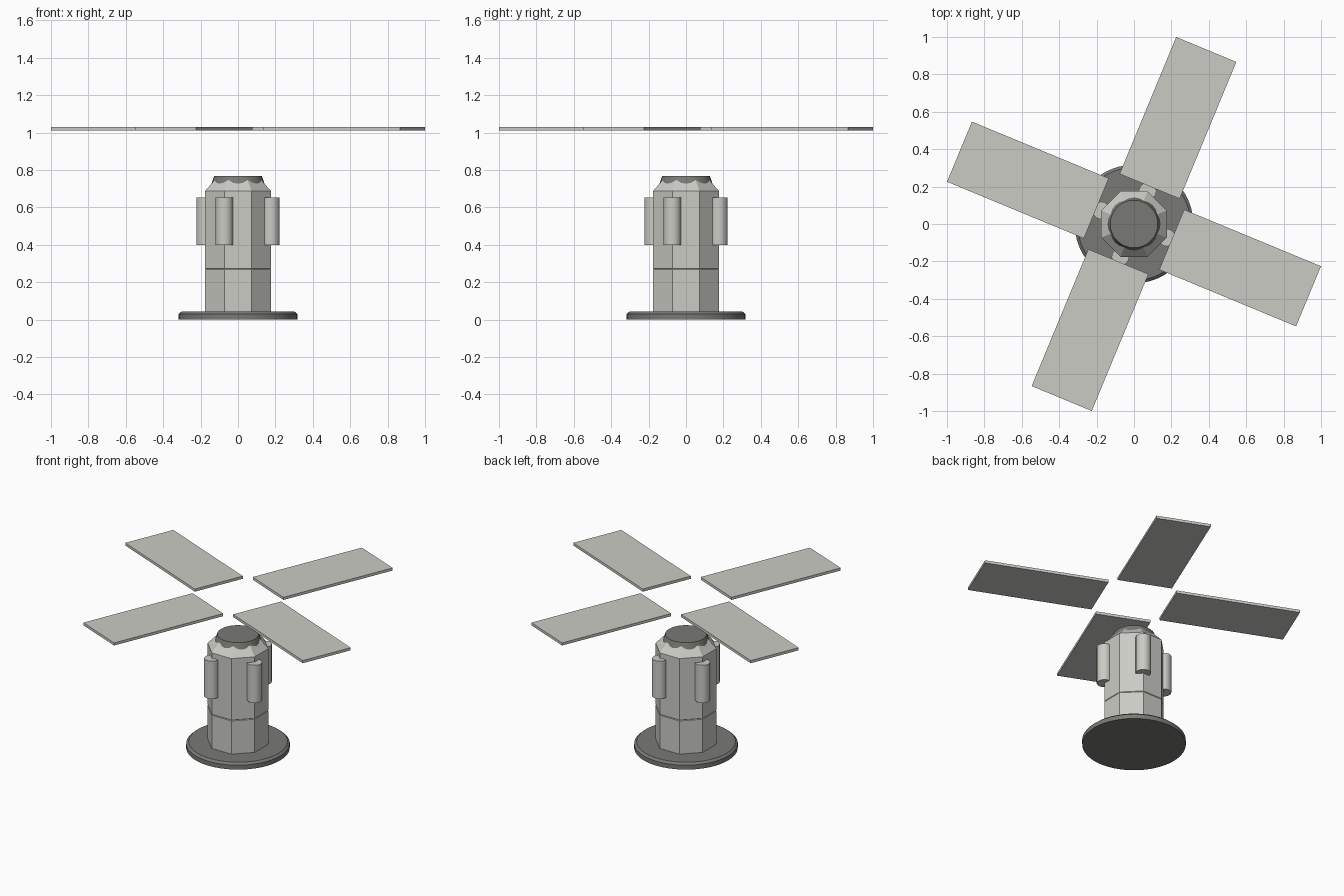
import bpy, bmesh, math
from mathutils import Matrix

cube = bpy.data.objects.get("Cube")
if cube:
    bpy.data.objects.remove(cube, do_unlink=True)


def material(name, colour):
    m = bpy.data.materials.new(name)
    m.use_nodes = True
    m.diffuse_color = (*colour, 1)
    m.node_tree.nodes["Principled BSDF"].inputs["Base Color"].default_value = (*colour, 1)
    return m


light = material("light grey", (0.6, 0.6, 0.56))
dark = material("dark grey", (0.19, 0.19, 0.178))


def finish(name, bm, mat, smooth):
    bmesh.ops.recalc_face_normals(bm, faces=bm.faces)
    mesh = bpy.data.meshes.new(name)
    bm.to_mesh(mesh)
    bm.free()
    mesh.materials.append(mat)
    ob = bpy.data.objects.new(name, mesh)
    bpy.context.collection.objects.link(ob)
    if smooth:
        bpy.ops.object.select_all(action="DESELECT")
        ob.select_set(True)
        bpy.context.view_layer.objects.active = ob
        bpy.ops.object.shade_smooth_by_angle(angle=math.radians(30))
    return ob


def lathe(name, profile, sides, mat, turn=0.0, centre=(0, 0), smooth=True):
    """Closed solid from (radius, height) rings with a given number of sides."""
    bm = bmesh.new()
    rings = []
    for r, z in profile:
        angles = [turn + math.tau * i / sides for i in range(sides)]
        rings.append([bm.verts.new((centre[0] + r * math.cos(a),
                                    centre[1] + r * math.sin(a), z)) for a in angles])
    for low, high in zip(rings, rings[1:]):
        for i in range(sides):
            j = (i + 1) % sides
            bm.faces.new((low[i], low[j], high[j], high[i]))
    bm.faces.new(rings[0])
    bm.faces.new(rings[-1])
    return finish(name, bm, mat, smooth)


eighth = math.radians(22.5)

# Round base with chamfered rim
lathe("base_disc", [(0.317, 0), (0.317, 0.03), (0.302, 0.043)], 48, dark)

# Octagonal hull with a fine seam and a sloping shoulder
lathe("hull", [(0.19, 0.04), (0.19, 0.267), (0.187, 0.27), (0.19, 0.273),
               (0.19, 0.688), (0.136, 0.745)], 8, light, turn=eighth, smooth=False)

# Round hatch on top
lathe("top_hatch", [(0.146, 0.715), (0.127, 0.768)], 32, dark)

# Tanks on alternate hull corners and panels floating above them
for k in range(4):
    a = -eighth + k * math.pi / 2
    lathe(f"side_tank_{k + 1}", [(0.047, 0.398), (0.047, 0.653)], 16, light,
          centre=(0.19 * math.cos(a), 0.19 * math.sin(a)))

    inner, outer, width = 0.218, 1.01, 0.348
    bm = bmesh.new()
    bmesh.ops.create_cube(bm, size=1, matrix=Matrix.Rotation(a, 4, "Z")
                          @ Matrix.Translation(((inner + outer) / 2, 0, 1.02))
                          @ Matrix.Diagonal((outer - inner, width, 0.018, 1)))
    finish(f"solar_panel_{k + 1}", bm, light, False)
